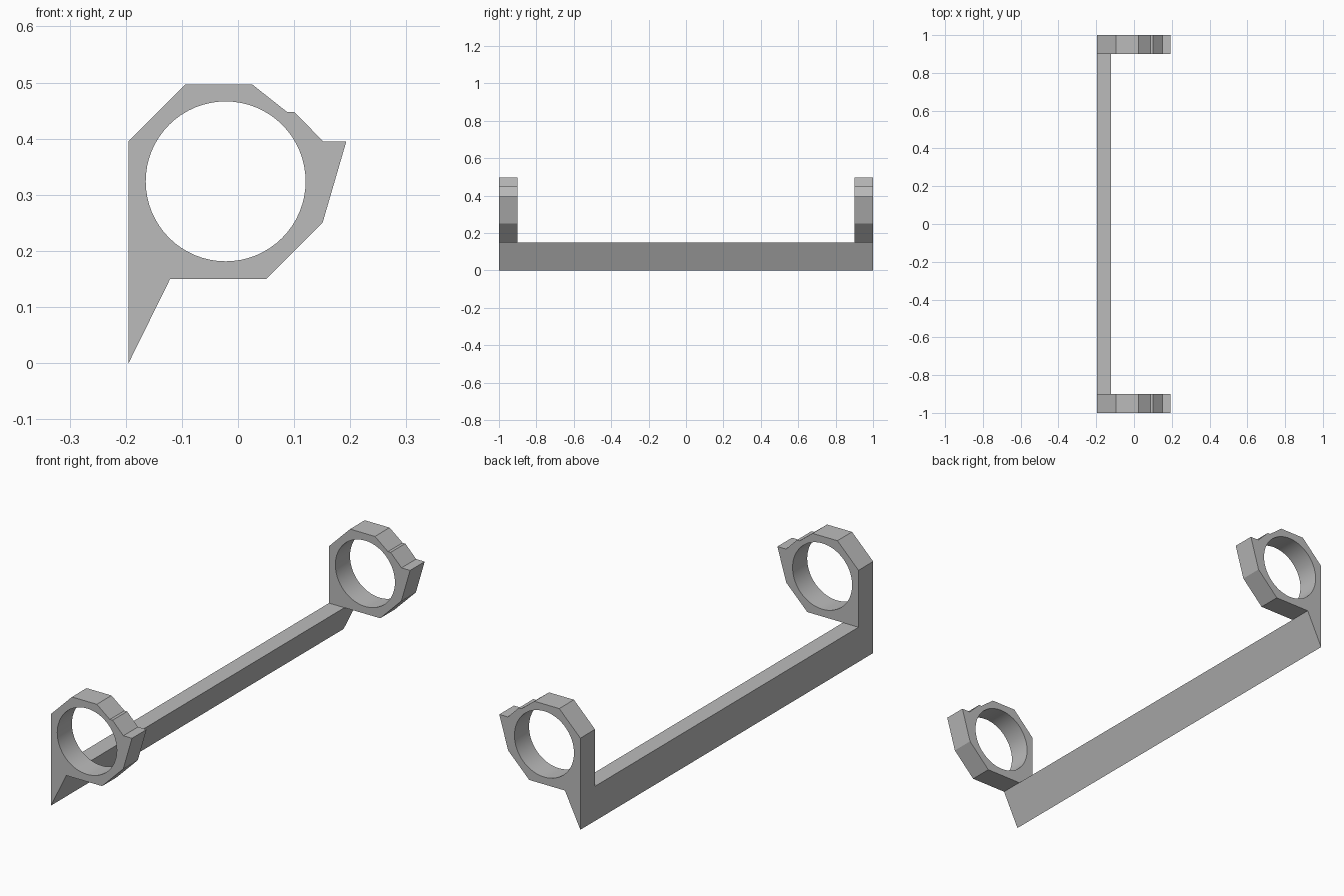
import bpy, bmesh, math

if "Cube" in bpy.data.objects:
    bpy.data.objects.remove(bpy.data.objects["Cube"])

grey = bpy.data.materials.new("plain_grey")
grey.diffuse_color = (0.5, 0.5, 0.5, 1)
grey.use_nodes = True
grey.node_tree.nodes["Principled BSDF"].inputs["Base Color"].default_value = grey.diffuse_color


def extruded(name, loops, y0, y1):
    """Fill closed xz loops (outline, then holes) and extrude them along y."""
    bm = bmesh.new()
    edges = []
    for loop in loops:
        vs = [bm.verts.new((x, y0, z)) for x, z in loop]
        edges += [bm.edges.new((v, vs[i - 1])) for i, v in enumerate(vs)]
    bmesh.ops.triangle_fill(bm, edges=edges, use_beauty=True, normal=(0, -1, 0))
    ext = bmesh.ops.extrude_face_region(bm, geom=bm.faces[:], use_keep_orig=True)
    moved = [g for g in ext["geom"] if isinstance(g, bmesh.types.BMVert)]
    bmesh.ops.translate(bm, verts=moved, vec=(0, y1 - y0, 0))
    bmesh.ops.recalc_face_normals(bm, faces=bm.faces[:])
    me = bpy.data.meshes.new(name)
    bm.to_mesh(me)
    bm.free()
    me.materials.append(grey)
    ob = bpy.data.objects.new(name, me)
    bpy.context.collection.objects.link(ob)
    bpy.ops.object.select_all(action='DESELECT')
    ob.select_set(True)
    bpy.context.view_layer.objects.active = ob
    bpy.ops.object.shade_smooth_by_angle(angle=math.radians(20))
    return ob


# Faceted ring outline with pointed foot and side lip
outline = [(-0.195, 0), (-0.121, 0.15), (0.05, 0.15), (0.151, 0.251),
           (0.193, 0.395), (0.152, 0.395), (0.1, 0.448), (0.087, 0.448),
           (0.025, 0.497), (-0.094, 0.497), (-0.195, 0.396)]

# Round opening
N = 64
hole = [(-0.022 + 0.1425 * math.cos(2 * math.pi * i / N),
         0.324 + 0.1425 * math.sin(2 * math.pi * i / N)) for i in range(N)]

# Ring brackets at both ends
extruded("front_ring_bracket", [outline, hole], -1.0, -0.9)
extruded("back_ring_bracket", [outline, hole], 0.9, 1.0)

# Triangular rail joining the brackets
extruded("rail", [[(-0.195, 0), (-0.121, 0.15), (-0.195, 0.15)]], -0.9, 0.9)
